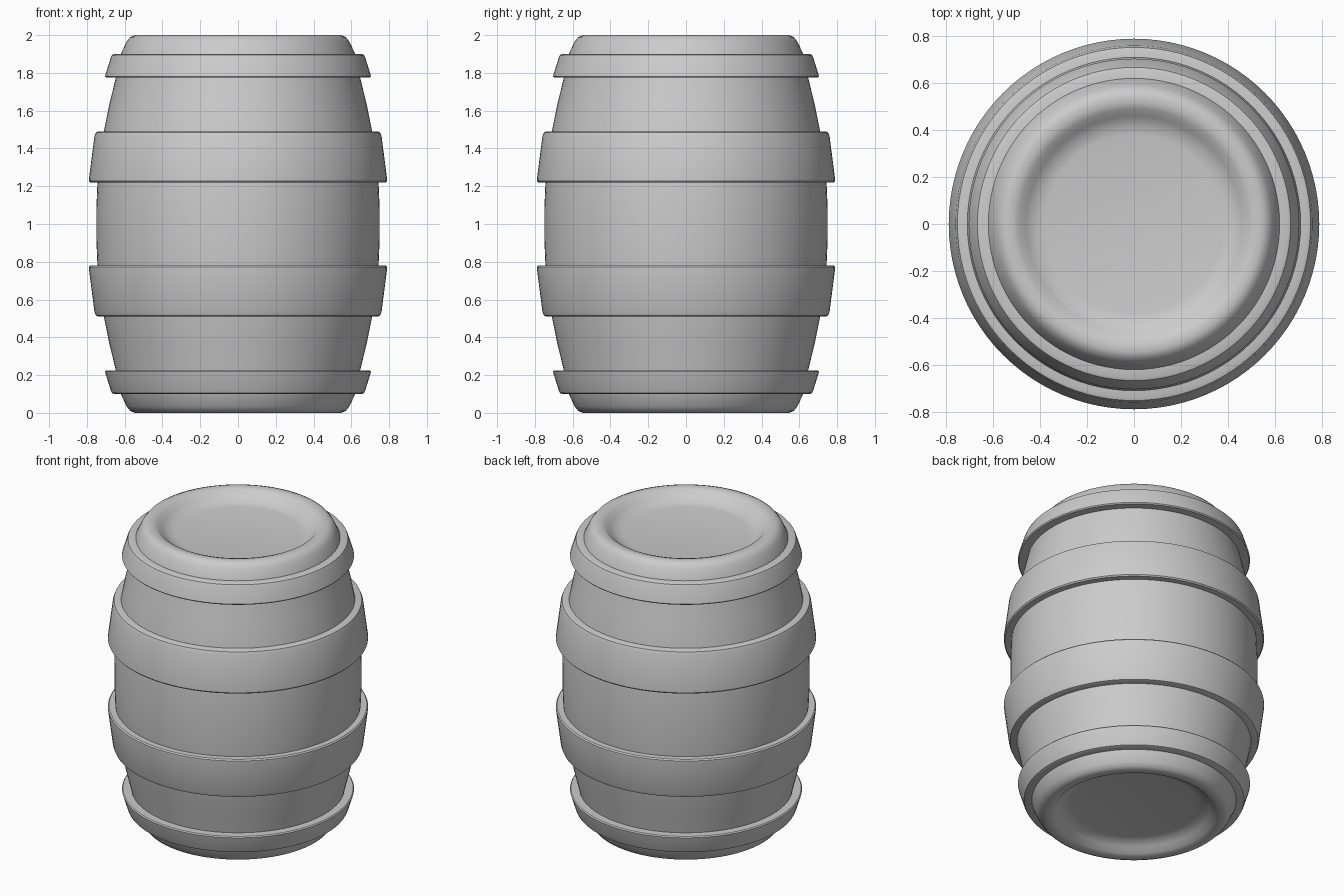
import bpy, bmesh, math

if "Cube" in bpy.data.objects:
    bpy.data.objects.remove(bpy.data.objects["Cube"])

SEGMENTS = 96


def lathe(name, profile, closed=False):
    """Revolve an (r, z) profile about the z axis."""
    bm = bmesh.new()
    verts = [bm.verts.new((r, 0, z)) for r, z in profile]
    edges = [bm.edges.new(p) for p in zip(verts, verts[1:])]
    if closed:
        edges.append(bm.edges.new((verts[-1], verts[0])))
    bmesh.ops.spin(bm, geom=verts + edges, cent=(0, 0, 0), axis=(0, 0, 1),
                   angle=math.tau, steps=SEGMENTS, use_duplicate=False)
    bmesh.ops.remove_doubles(bm, verts=bm.verts, dist=0.0005)
    bmesh.ops.recalc_face_normals(bm, faces=bm.faces)
    mesh = bpy.data.meshes.new(name)
    bm.to_mesh(mesh)
    bm.free()
    obj = bpy.data.objects.new(name, mesh)
    bpy.context.collection.objects.link(obj)
    bpy.ops.object.select_all(action='DESELECT')
    obj.select_set(True)
    bpy.context.view_layer.objects.active = obj
    bpy.ops.object.shade_smooth_by_angle(angle=math.radians(40))
    return obj


def flip(profile):
    """Mirror a profile about the barrel's mid height."""
    return [(r, 2 - z) for r, z in profile]


# Barrel body: dished lid, rounded rim and bulging side, mirrored below
upper = [(0, 1.93), (0.38, 1.93), (0.42, 1.937), (0.46, 1.96), (0.49, 1.99),
         (0.515, 1.998), (0.545, 2.0), (0.57, 1.99), (0.59, 1.965),
         (0.625, 1.89), (0.648, 1.77), (0.682, 1.63), (0.71, 1.49),
         (0.733, 1.35), (0.745, 1.2), (0.75, 1.08)]
lathe("barrel_body", upper + flip(upper)[::-1])

# Hoops: slanted bands with softened outer corners, one pair per size
end_hoop = [(0.60, 1.90), (0.655, 1.90), (0.667, 1.895), (0.674, 1.88),
            (0.702, 1.79), (0.704, 1.782), (0.698, 1.775), (0.62, 1.775)]
middle_hoop = [(0.68, 1.49), (0.738, 1.49), (0.752, 1.485), (0.76, 1.465),
               (0.789, 1.24), (0.789, 1.228), (0.782, 1.22), (0.70, 1.22)]
for label, profile in (("end_hoop", end_hoop), ("middle_hoop", middle_hoop)):
    lathe("upper_" + label, profile, closed=True)
    lathe("lower_" + label, flip(profile), closed=True)
